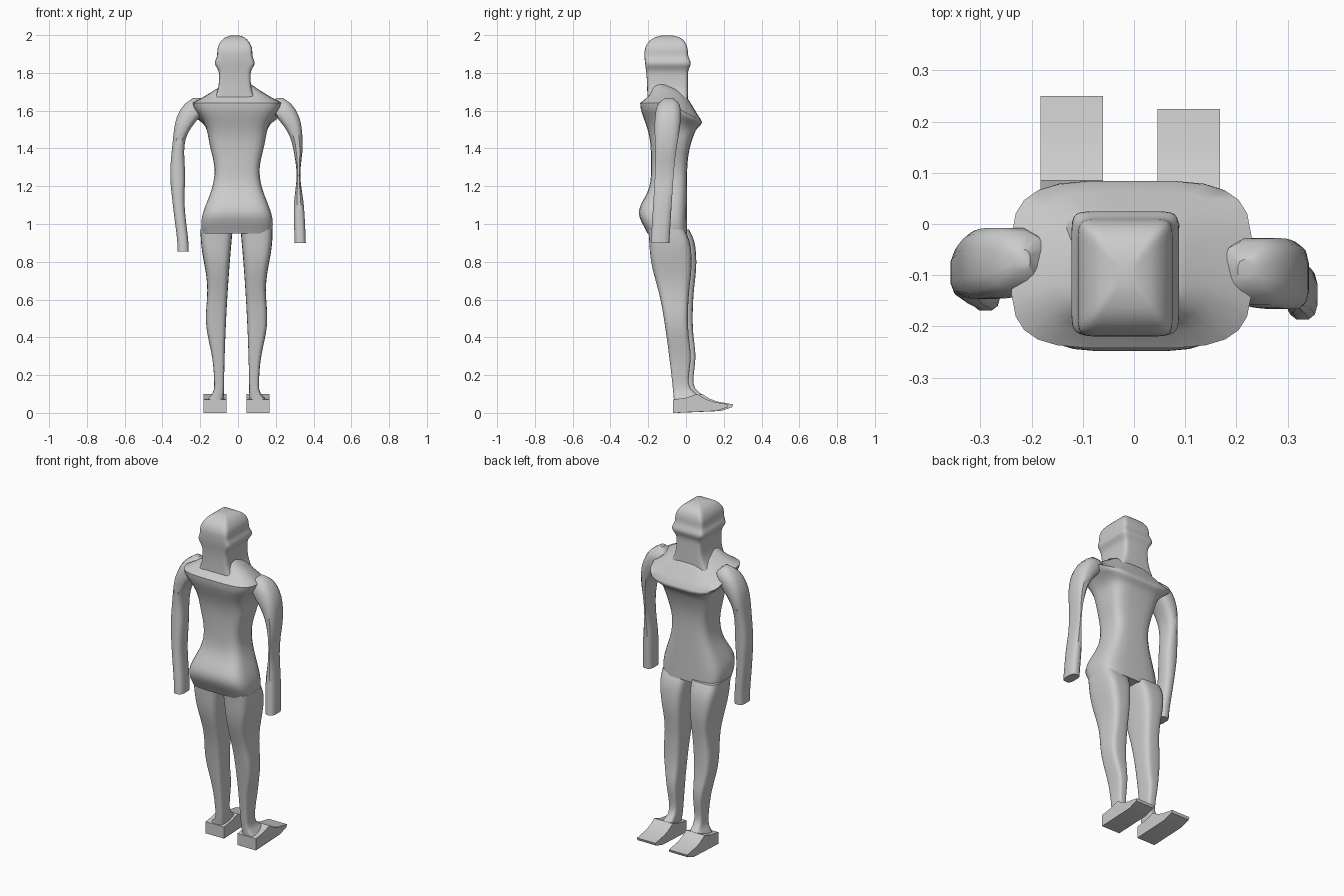
import bpy, bmesh, math

cube = bpy.data.objects.get("Cube")
if cube:
    bpy.data.objects.remove(cube, do_unlink=True)

grey = bpy.data.materials.new("plain grey")
grey.use_nodes = True
colour = (0.6, 0.6, 0.6, 1)
grey.diffuse_color = colour
grey.node_tree.nodes["Principled BSDF"].inputs["Base Color"].default_value = colour


def finish(name, bm, angle=40):
    """Turn the bmesh into a grey object, smooth except at sharp edges."""
    bmesh.ops.recalc_face_normals(bm, faces=bm.faces)
    mesh = bpy.data.meshes.new(name)
    bm.to_mesh(mesh)
    bm.free()
    mesh.materials.append(grey)
    obj = bpy.data.objects.new(name, mesh)
    bpy.context.collection.objects.link(obj)
    bpy.ops.object.select_all(action='DESELECT')
    bpy.context.view_layer.objects.active = obj
    obj.select_set(True)
    bpy.ops.object.shade_smooth_by_angle(angle=math.radians(angle))


def bump(z, centre, spread):
    """A soft swelling of height one around the given centre."""
    return math.exp(-((z - centre) / spread) ** 2)


def squared(value, boxiness):
    return math.copysign(abs(value) ** (2 / boxiness), value)


def no_drop(z, y):
    return 0


def loft(name, section, bottom, top, rings, sides=24, boxiness=3, drop=no_drop):
    """Skin rounded boxes; section(z) gives x centre, half width, back and front."""
    bm = bmesh.new()
    loops = []
    for step in range(rings + 1):
        z = bottom + (top - bottom) * step / rings
        x_mid, half_width, back, front = section(z)
        y_mid, half_depth = (back + front) / 2, (front - back) / 2
        loop = []
        for i in range(sides):
            turn = math.tau * (i + 0.5) / sides
            x = x_mid + half_width * squared(math.cos(turn), boxiness)
            y = y_mid + half_depth * squared(math.sin(turn), boxiness)
            loop.append(bm.verts.new((x, y, z - drop(z, y))))
        loops.append(loop)
    for lower, upper in zip(loops, loops[1:]):
        for i in range(sides):
            j = (i + 1) % sides
            bm.faces.new((lower[i], lower[j], upper[j], upper[i]))
    bm.faces.new(loops[0])
    bm.faces.new(loops[-1])
    finish(name, bm)


# Torso: hips, narrow waist, wide shoulders that sweep up into the neck
def torso_section(z):
    sweep = max(0, (z - 1.64) / 0.1)
    hips, ribs = bump(z, 1, 0.17), bump(z, 1.45, 0.12)
    shoulders = bump(z, 1.66, 0.12)
    half_width = 0.11 + 0.08 * hips + 0.035 * ribs + 0.13 * shoulders
    half_width *= 1 - 0.62 * sweep ** 0.8
    seat, upper_back = bump(z, 1.06, 0.1), bump(z, 1.65, 0.14)
    back = -0.185 - 0.065 * seat - 0.06 * upper_back + 0.05 * min(1, 2.5 * sweep)
    front = 0.005 + 0.08 * bump(z, 1.62, 0.17) - 0.06 * sweep
    return -0.005, half_width, back, front


def chest_slope(z, y):
    # The upper chest slants down towards the front
    rise = max(0, min(1, (z - 1.5) / 0.15))
    return rise * max(0, y + 0.1) * 0.55


loft("torso", torso_section, 0.95, 1.74, rings=32, boxiness=4, drop=chest_slope)


# Head and neck: boxy, with a ridge at ear height and a rounded crown
def head_section(z):
    ear = bump(z, 1.85, 0.03)
    rise = max(0, (z - 1.9) / 0.1)
    crown = (1 - rise ** 2.5) ** 0.4
    flare = bump(z, 1.6, 0.08)
    skull = 0.01 * bump(z, 1.92, 0.06)
    half_width = (0.083 + 0.02 * ear + skull + 0.05 * flare) * crown
    middle = -0.1
    back = middle - (0.105 + 0.015 * bump(z, 1.9, 0.1)) * crown
    front = middle + (0.11 + 0.015 * ear) * crown
    return -0.017, half_width, back, front


loft("head", head_section, 1.6, 1.999, rings=40, boxiness=10)


# Arms: rounded at the shoulder, hanging straight, ending in flat hands
def arm_section(side, elbow, hand_shift, y_shift):
    def section(z):
        down = (1.66 - z) / 0.8
        cap = (1 - max(0, (z - 1.58) / 0.09) ** 3) ** 0.4
        x = 0.32 - 0.1 * bump(z, 1.68, 0.15) + hand_shift * bump(z, 0.85, 0.2)
        half_width = 0.03 + 0.035 * bump(z, 1.6, 0.1) + elbow * bump(z, 1.26, 0.12)
        half_depth = (0.05 + 0.02 * bump(z, 1.55, 0.15)) * cap
        y = y_shift - 0.05 * down
        return side * x, half_width * cap, y - half_depth, y + half_depth
    return section


loft("right_arm", arm_section(-1, 0.01, -0.03, -0.07), 0.855, 1.668, 26, sides=12)
loft("left_arm", arm_section(1, -0.02, 0.01, -0.09), 0.9, 1.668, 26, sides=12)


# Legs: full thighs and calves, flaring over the foot at the ankle
def leg_section(side, x_shift, y_shift):
    def section(z):
        inner = 0.06 - 0.05 * z * z
        ankle = 0.05 * bump(z, 0.05, 0.04)
        calf = 0.04 * bump(z, 0.48, 0.17)
        outer = 0.11 + 0.073 * bump(z, 0.95, 0.28) + calf + ankle
        back = -0.06 - 0.14 * z ** 1.3 - 0.02 * bump(z, 0.8, 0.15)
        thigh, shin = 0.02 * bump(z, 0.8, 0.15), 0.015 * bump(z, 0.3, 0.1)
        instep = 0.12 * bump(z, 0.04, 0.06)
        front = 0.01 + thigh + shin + instep - 0.03 * bump(z, 1, 0.06)
        x = side * (inner + outer) / 2 + x_shift
        return x, (outer - inner) / 2, back + y_shift, front + y_shift
    return section


# Foot: a side profile pushed straight across its width
foot_profile = [(-0.07, 0), (-0.07, 0.07), (0, 0.08), (0.06, 0.1), (0.1, 0.075),
                (0.14, 0.06), (0.225, 0.045), (0.22, 0.03), (0.16, 0.01)]


def add_foot(name, side, x_shift, y_shift):
    bm = bmesh.new()
    start = side * 0.046 + x_shift
    outline = [bm.verts.new((start, y + y_shift, z)) for y, z in foot_profile]
    face = bm.faces.new(outline)
    pushed = bmesh.ops.extrude_face_region(bm, geom=[face])["geom"]
    moved = [v for v in pushed if isinstance(v, bmesh.types.BMVert)]
    bmesh.ops.translate(bm, vec=(side * 0.122, 0, 0), verts=moved)
    finish(name, bm)


for label, side, x_shift, y_shift in (("left", 1, 0, 0), ("right", -1, -0.015, 0.025)):
    section = leg_section(side, x_shift, y_shift)
    loft(label + "_leg", section, 0.04, 0.97, rings=32, boxiness=4)
    add_foot(label + "_foot", side, x_shift, y_shift)
